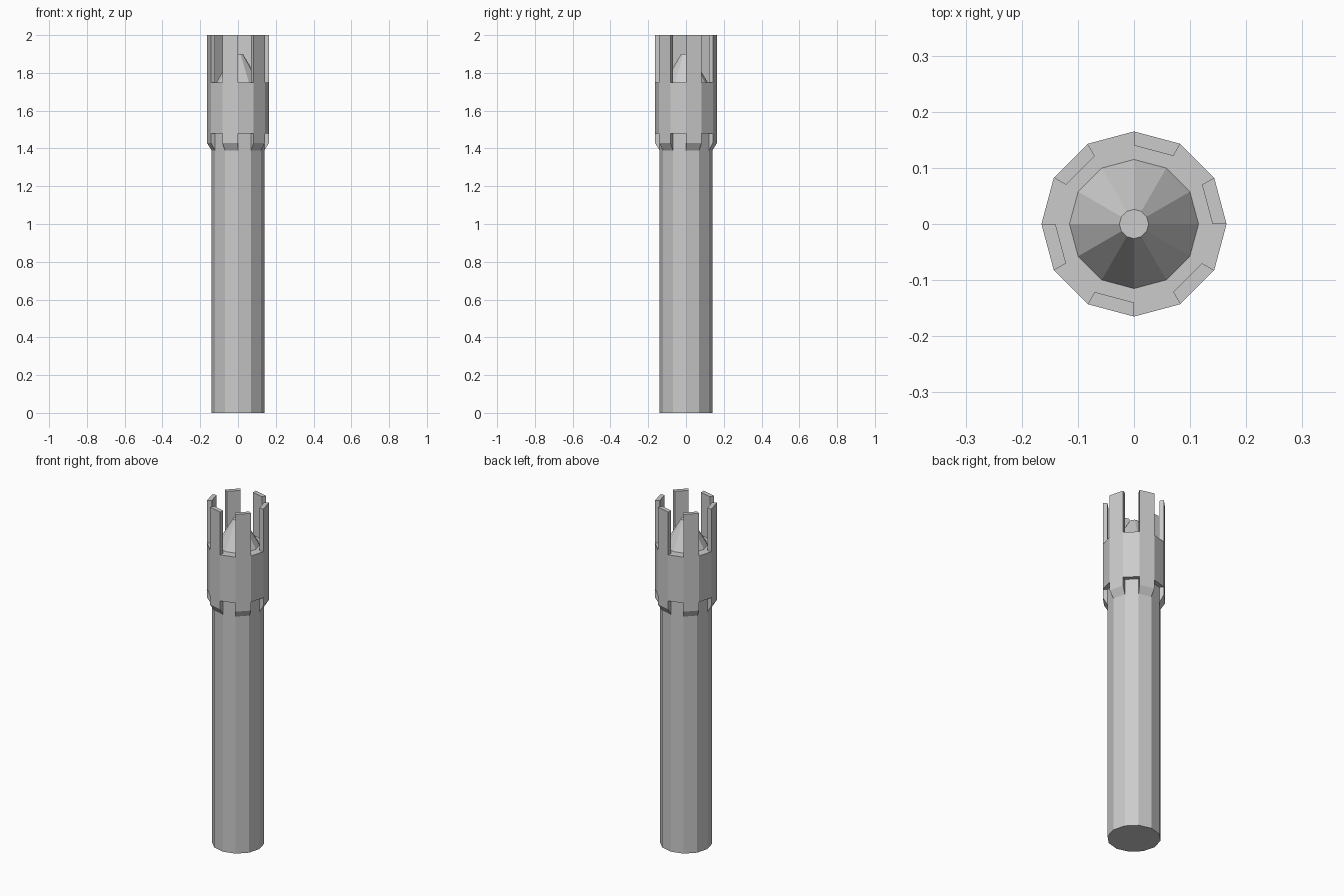
import bpy, bmesh
from math import cos, sin, pi

if "Cube" in bpy.data.objects:
    bpy.data.objects.remove(bpy.data.objects["Cube"])

SIDES = 12
# radius, height from the foot up to the blunt cone tip
PROFILE = [(0.14, 0), (0.14, 1.48), (0.165, 1.48), (0.165, 1.75),
           (0.14, 1.75), (0.115, 1.75), (0.026, 1.9)]

bm = bmesh.new()

# Lathed body: shaft, collar and cone
rings = [[bm.verts.new((r * cos(2 * pi * k / SIDES), r * sin(2 * pi * k / SIDES), z))
          for k in range(SIDES)] for r, z in PROFILE]
bands = []
for low, high in zip(rings, rings[1:]):
    bands.append([bm.faces.new((low[k], low[(k + 1) % SIDES], high[(k + 1) % SIDES], high[k]))
                  for k in range(SIDES)])
bm.faces.new(rings[0][::-1])
bm.faces.new(rings[-1])


def raise_alternate(band, dz):
    """Extrude every other face of a band and return the new vertices and walls."""
    geom = bmesh.ops.extrude_face_region(bm, geom=band[::2])["geom"]
    verts = [g for g in geom if isinstance(g, bmesh.types.BMVert)]
    bmesh.ops.translate(bm, vec=(0, 0, dz), verts=verts)
    return verts


# Six upright prongs on the collar rim
raise_alternate(bands[3], 0.25)

# Six teeth under the collar, sloping in to the shaft
teeth = raise_alternate(bands[1], -0.05)
for v in teeth:
    if v.co.xy.length < 0.15:
        v.co.z -= 0.04
bm.normal_update()

# Remove the tooth walls that lie against the shaft
tooth_set = set(teeth)
hidden = [f for f in bm.faces
          if any(v in tooth_set for v in f.verts)
          and all(v.co.xy.length < 0.15 for v in f.verts)]
bmesh.ops.delete(bm, geom=hidden, context='FACES_ONLY')

mesh = bpy.data.meshes.new("pronged_post")
bm.to_mesh(mesh)
bm.free()
bpy.context.collection.objects.link(bpy.data.objects.new("pronged_post", mesh))
